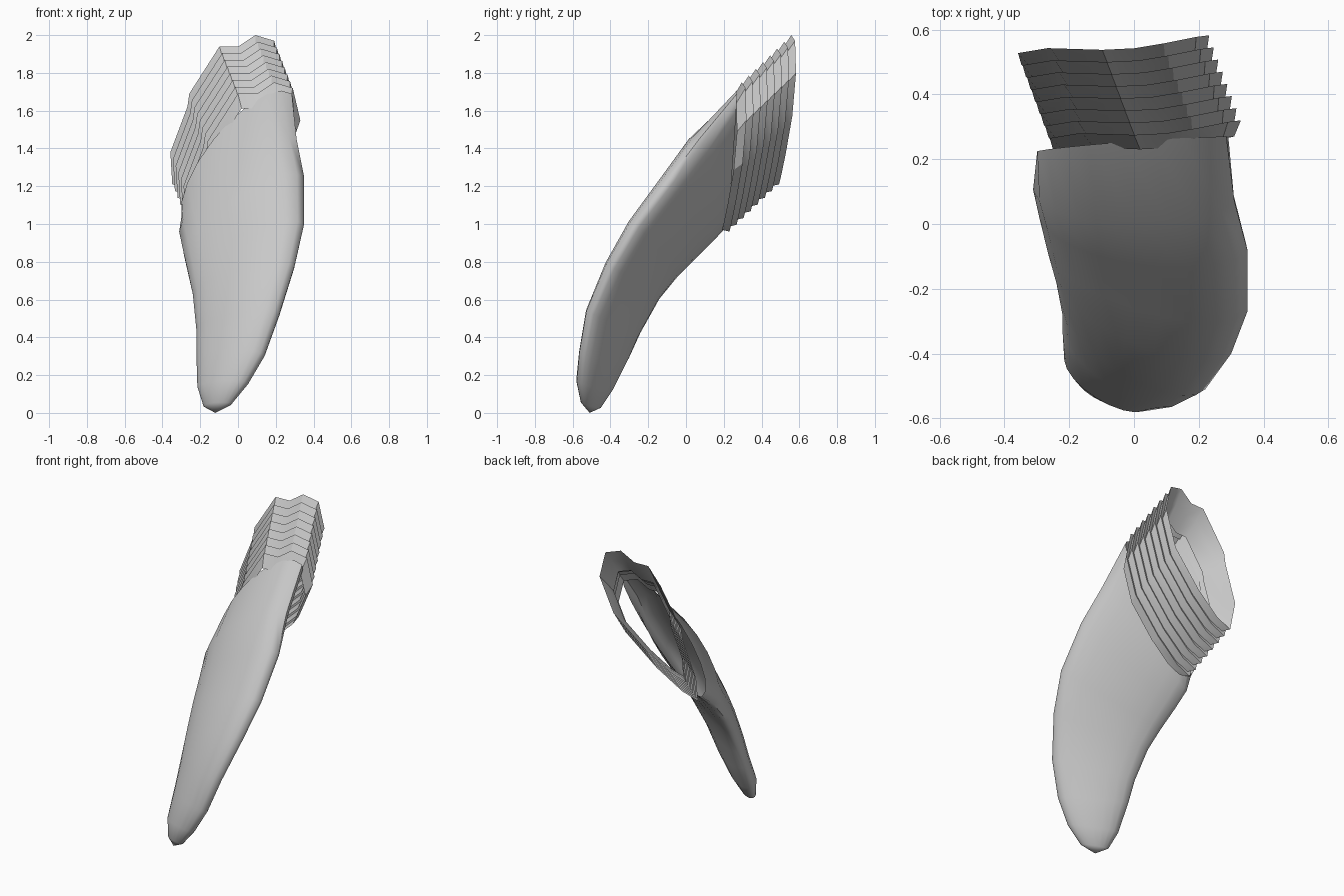
import bpy, math
from mathutils import Vector as V

cube = bpy.data.objects.get("Cube")
if cube:
    bpy.data.objects.remove(cube)

grey = bpy.data.materials.new("pale_grey")
grey.use_nodes = True
tone = (0.58, 0.58, 0.58, 1)
grey.diffuse_color = tone
grey.node_tree.nodes["Principled BSDF"].inputs["Base Color"].default_value = tone


def loft(name, rings, tip=None, angle=40):
    """Skin a list of equal closed rings, optionally closed to a tip point."""
    n = len(rings[0])
    verts = [p for ring in rings for p in ring]
    faces = [(r * n + i, r * n + (i + 1) % n, (r + 1) * n + (i + 1) % n, (r + 1) * n + i)
             for r in range(len(rings) - 1) for i in range(n)]
    if tip is not None:
        verts.append(tip)
        faces += [(len(verts) - 1, (i + 1) % n, i) for i in range(n)]
    mesh = bpy.data.meshes.new(name)
    mesh.from_pydata(verts, [], faces)
    mesh.materials.append(grey)
    obj = bpy.data.objects.new(name, mesh)
    bpy.context.collection.objects.link(obj)
    bpy.ops.object.select_all(action='DESELECT')
    obj.select_set(True)
    bpy.context.view_layer.objects.active = obj
    bpy.ops.object.shade_smooth_by_angle(angle=math.radians(angle))
    return obj


# Curved flattened body: leading edge, trailing edge, front and back bulge
lead = [V(p) for p in ((.05, -.565, .16), (.14, -.55, .31), (.22, -.51, .53), (.30, -.40, .78),
                       (.35, -.27, 1.0), (.35, -.08, 1.25), (.31, .07, 1.45), (.285, .27, 1.69))]
trail = [V(p) for p in ((-.21, -.40, .13), (-.215, -.31, .30), (-.215, -.25, .43), (-.235, -.15, .61),
                        (-.26, -.06, .72), (-.285, .05, .83), (-.30, .14, .92), (-.27, .22, .99))]
mids = [(a + b) / 2 for a, b in zip(lead, trail)]
tip = V((-.12, -.51, 0))
SIDES = 20
body = []
for i, (a, b) in enumerate(zip(lead, trail)):
    half = (a - b) / 2
    ahead = mids[min(i + 1, len(mids) - 1)] - (mids[i - 1] if i else tip)
    out = half.cross(ahead).normalized()
    if i == len(mids) - 1:
        out = V((-.79, 0, .61))
    front, back = .07 + .015 * i, .06 + .003 * i
    ring = []
    for s in range(SIDES):
        t = 2 * math.pi * s / SIDES
        bulge = front if math.sin(t) > 0 else back
        ring.append(mids[i] + half * math.cos(t) + out * bulge * math.sin(t))
    body.append(ring)
# Rounded end just above the tip
body.insert(0, [tip + (p - mids[0]) * .55 + (mids[0] - tip) * .28 for p in body[0]])
loft("curved_body", body, tip, 60)

# Ragged rim outline, stepped along a slanted line into a saw-toothed sleeve
rim = [V(p) for p in ((-.26, .265, 1.13), (-.17, .28, 1.37), (-.16, .28, 1.44), (0, .275, 1.69),
                      (.10, .28, 1.69), (.19, .295, 1.75), (.29, .315, 1.72), (.33, .32, 1.55),
                      (.24, .30, 1.32), (.03, .265, 1.12), (-.14, .24, 1.0), (-.25, .23, .96))]
centre = sum(rim, V()) / len(rim)
step = V((-.014, .0375, .0357))


def rim_ring(scale, k):
    return [centre + (p - centre) * scale + step * k for p in rim]


LAYERS = 8
teeth = [rim_ring(.88, -1.2)]
for k in range(LAYERS):
    teeth.append(rim_ring(1, k))
    if k < LAYERS - 1:
        teeth.append(rim_ring(.93, k - .1))
loft("stepped_rim", teeth, angle=30)

# Flared lining of the open end
last = LAYERS - 1
loft("inner_lining", [rim_ring(1, last), rim_ring(.9, last - 1.2), rim_ring(.8, last - 3)], angle=50)
